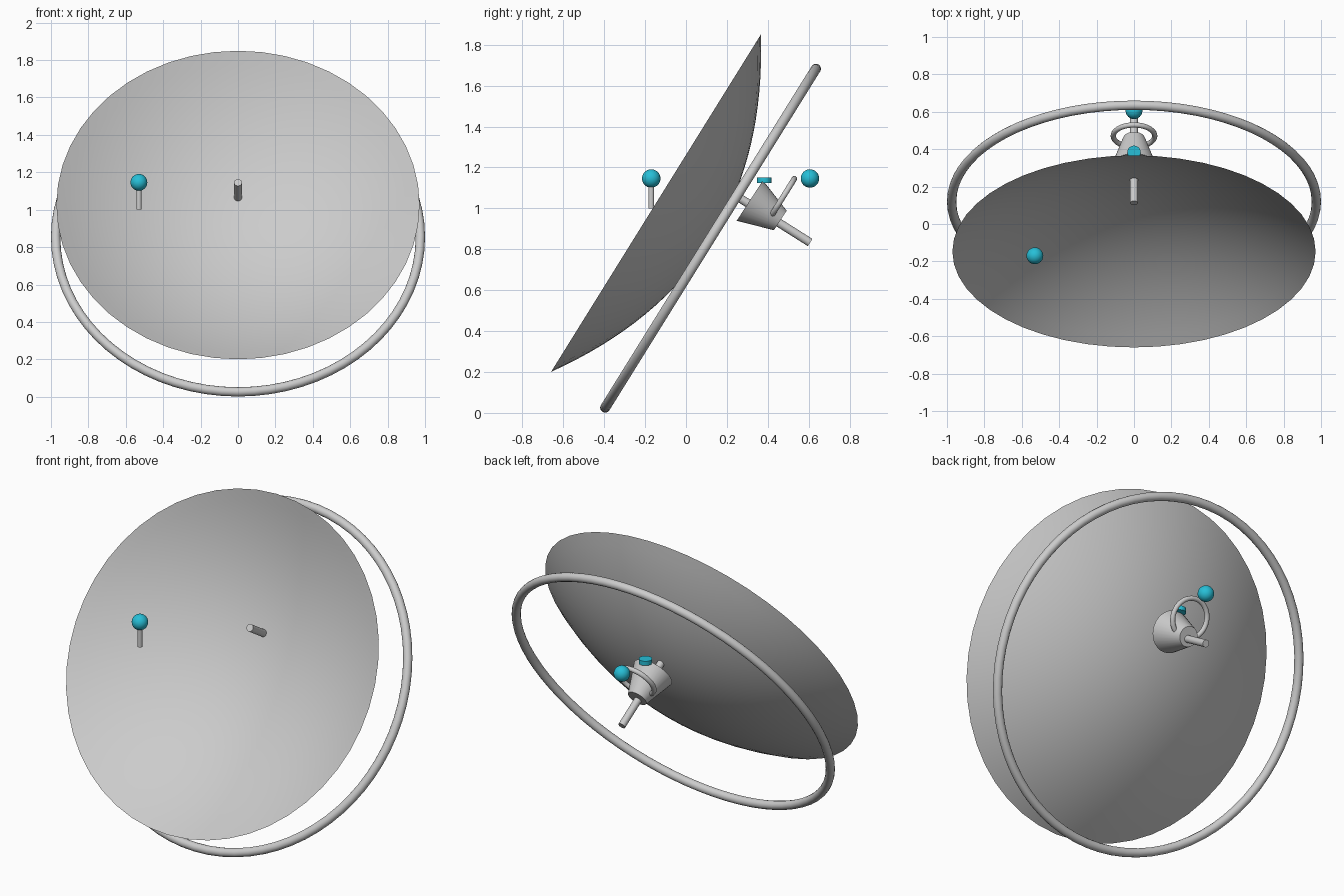
import bpy
import bmesh
from math import cos, sin, pi, radians
from mathutils import Vector

if "Cube" in bpy.data.objects:
    bpy.data.objects.remove(bpy.data.objects["Cube"])

# Every tilted part shares this backward-facing dish axis
AXIS = Vector((0, 0.849, -0.528)).normalized()
TILT = Vector((0, 0, 1)).rotation_difference(AXIS).to_euler()

cyan = bpy.data.materials.new("cyan")
cyan.diffuse_color = (0.02, 0.52, 0.68, 1)
cyan.use_nodes = True
cyan.node_tree.nodes["Principled BSDF"].inputs["Base Color"].default_value = cyan.diffuse_color


def finish(name, mat=None):
    ob = bpy.context.object
    ob.name = name
    bpy.ops.object.shade_smooth_by_angle(angle=radians(35))
    if mat:
        ob.data.materials.append(mat)
    return ob


def tilted_frustum(name, start, end, r1, r2, sides=32):
    a, b = Vector(start), Vector(end)
    d = b - a
    rot = Vector((0, 0, 1)).rotation_difference(d).to_euler()
    bpy.ops.mesh.primitive_cone_add(vertices=sides, radius1=r1, radius2=r2, depth=d.length,
                                    location=(a + b) / 2, rotation=rot)
    return finish(name)


def ring(name, centre, major, minor, sides):
    bpy.ops.mesh.primitive_torus_add(location=centre, rotation=TILT, major_radius=major,
                                     minor_radius=minor, major_segments=sides, minor_segments=14)
    return finish(name)


def ball(name, centre, radius):
    bpy.ops.mesh.primitive_uv_sphere_add(segments=24, ring_count=16, radius=radius, location=centre)
    return finish(name, cyan)


# Parabolic dish: thin open bowl, rim in front and apex at the back
R, DEPTH, SIDES, STEPS = 0.971, 0.325, 48, 16
bm = bmesh.new()
apex = bm.verts.new((0, 0, DEPTH))
loops = []
for j in range(1, STEPS + 1):
    t = j / STEPS
    loops.append([bm.verts.new((R * t * cos(2 * pi * i / SIDES), R * t * sin(2 * pi * i / SIDES),
                                DEPTH * (1 - t * t))) for i in range(SIDES)])
for i in range(SIDES):
    k = (i + 1) % SIDES
    bm.faces.new((apex, loops[0][i], loops[0][k]))
    for a, b in zip(loops, loops[1:]):
        bm.faces.new((a[i], b[i], b[k], a[k]))
mesh = bpy.data.meshes.new("dish")
bm.to_mesh(mesh)
bm.free()
dish = bpy.data.objects.new("dish", mesh)
dish.location = (0, -0.147, 1.025)
dish.rotation_euler = TILT
bpy.context.collection.objects.link(dish)
bpy.ops.object.select_all(action='DESELECT')
dish.select_set(True)
bpy.context.view_layer.objects.active = dish
finish("dish")

# Large support hoop behind the dish
ring("support_hoop", (0, 0.12, 0.854), 0.975, 0.025, 72)

# Hub cone, the rod running through it, and its handle ring
tilted_frustum("hub_cone", (0, 0.312, 1.038), (0, 0.461, 0.941), 0.118, 0.057)
tilted_frustum("axle_rod", (0, 0.112, 1.145), (0, 0.607, 0.833), 0.021, 0.021, 20)
ring("handle_ring", (0, 0.471, 1.05), 0.111, 0.014, 40)

# Stem with ball in front of the dish, and a loose ball behind
tilted_frustum("front_stem", (-0.53, -0.17, 1.0), (-0.53, -0.17, 1.13), 0.014, 0.014, 16)
ball("front_ball", (-0.53, -0.17, 1.146), 0.045)
ball("rear_ball", (0, 0.606, 1.146), 0.045)

# Flat button above the hub
tilted_frustum("hub_button", (0, 0.383, 1.124), (0, 0.383, 1.15), 0.036, 0.036, 24) \
    .data.materials.append(cyan)
